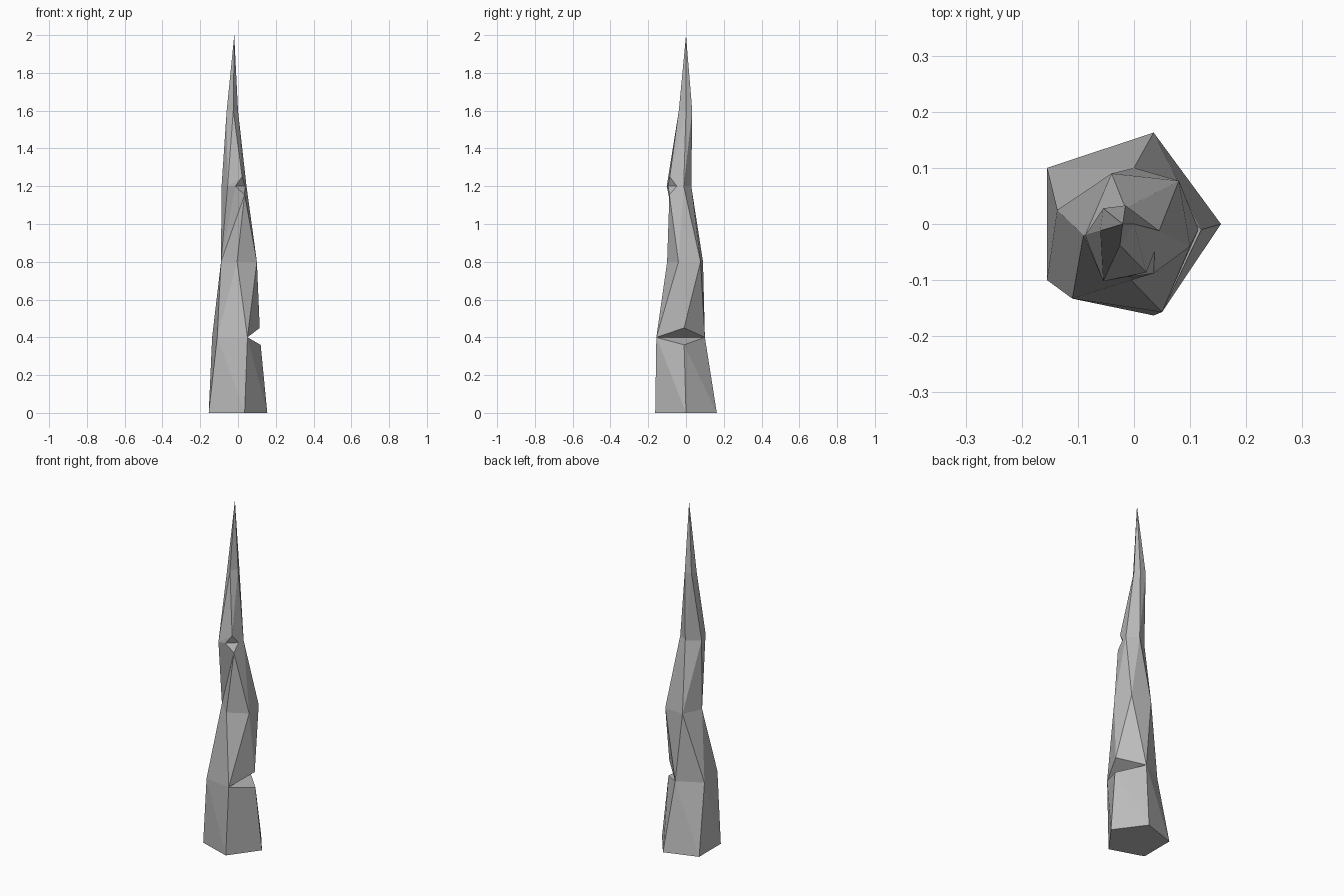
import bpy
import bmesh
from mathutils import Vector

cube = bpy.data.objects.get("Cube")
if cube:
    bpy.data.objects.remove(cube)

stone = bpy.data.materials.new("grey_stone")
stone.use_nodes = True
GREY = (0.5, 0.5, 0.5, 1)
stone.diffuse_color = GREY
bsdf = stone.node_tree.nodes["Principled BSDF"]
bsdf.inputs["Base Color"].default_value = GREY
bsdf.inputs["Roughness"].default_value = 0.8

bm = bmesh.new()


def ring(z, *points):
    return [bm.verts.new((x, y, z)) for x, y in points]


def wall(low, high, side, chain=(), pivot=None):
    """Fill one side between two rings, folding outward along a diagonal."""
    a, b = low[side], low[(side + 1) % 5]
    d, c = high[side], high[(side + 1) % 5]
    if pivot is None:
        edge = (b.co - a.co) + (c.co - d.co)
        out = edge.cross(Vector((0, 0, 1)))
        pivot = 0 if (a.co + c.co - b.co - d.co).dot(out) > 0 else 1
    loop = [a, b, c, *chain, d]
    loop = loop[pivot:] + loop[:pivot]
    for p, q in zip(loop[1:], loop[2:]):
        bm.faces.new((loop[0], p, q))


# Twisting five-sided cross-sections, each listed counter-clockwise
base = ring(0, (.155, 0), (.035, .163), (-.155, .10), (-.155, -.10), (.035, -.163))
knee = ring(.4, (.12, -.01), (0, .10), (-.137, .025), (-.11, -.133), (.05, -.157))
waist = ring(.8, (.10, -.04), (.08, .077), (-.04, .09), (-.09, -.02), (-.005, -.10))
neck = ring(1.2, (.045, -.012), (-.015, .028), (-.087, -.02), (-.055, -.102), (.035, -.088))
collar = ring(1.6, (0, 0), (-.015, .033), (-.055, .028), (-.06, -.012), (-.025, -.038))
tip = bm.verts.new((-.02, 0, 2))

# Wide notch: one corner splits into a lower and an upper lip
knee[0].co.z = .36
knee_top = knee[:]
knee_top[0] = bm.verts.new((.115, -.01, .45))
bm.faces.new((knee[4], knee[0], knee[1]))
bm.faces.new((knee[4], knee[1], knee_top[0]))

# Small notch: a corner nicked between two points on its neighbouring edges
neck[4].co.z = 1.155
neck_top = neck[:]
neck_top[4] = bm.verts.new((.022, -.086, 1.25))
nick_a, nick_b = ring(1.2, (-.015, -.095), (.037, -.048))
bm.faces.new((nick_a, neck[4], nick_b))
bm.faces.new((nick_a, nick_b, neck_top[4]))

# Walls of the spire
for side in range(5):
    wall(base, knee, side)
    wall(knee_top, waist, side)
for side in range(3):
    wall(waist, neck, side)
    wall(neck_top, collar, side)
wall(waist, neck, 3, [nick_a], 0)
wall(waist, neck, 4, [nick_b], 1)
for side, nick in ((3, nick_a), (4, nick_b)):
    p, q = neck_top[side], neck_top[(side + 1) % 5]
    bm.faces.new((p, nick, q))
    wall(neck_top, collar, side)

# Pointed top and closed underside
for side in range(5):
    bm.faces.new((collar[side], collar[(side + 1) % 5], tip))
bm.faces.new(base[::-1])
bmesh.ops.recalc_face_normals(bm, faces=bm.faces)

mesh = bpy.data.meshes.new("rock_spire")
bm.to_mesh(mesh)
bm.free()
mesh.materials.append(stone)
spire = bpy.data.objects.new("rock_spire", mesh)
bpy.context.collection.objects.link(spire)
